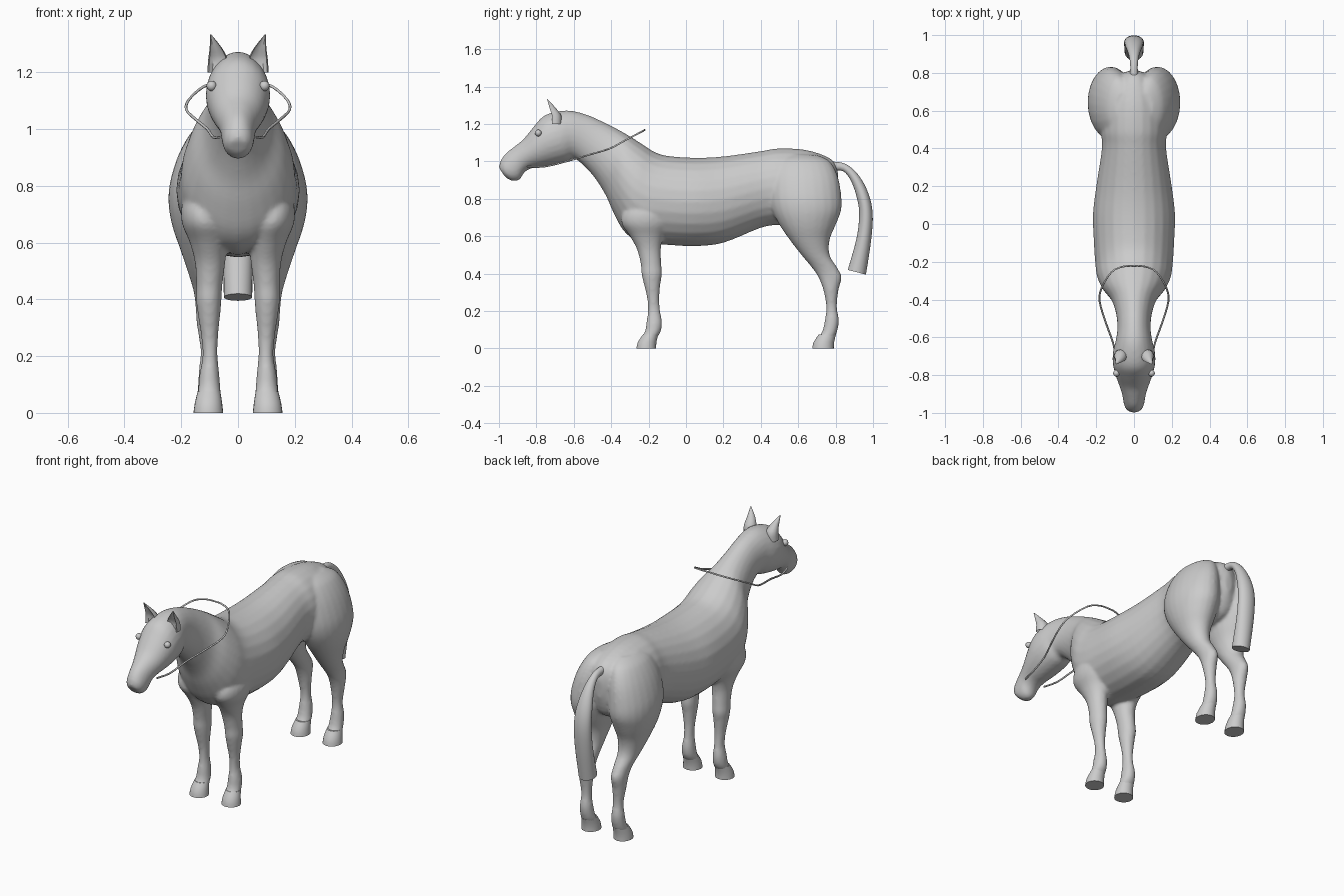
import bpy, bmesh, math
from mathutils import Vector as V

if "Cube" in bpy.data.objects:
    bpy.data.objects.remove(bpy.data.objects["Cube"])

SEG = 24


def spline(rows, steps):
    """Catmull-Rom interpolation of number rows."""
    out = []
    n = len(rows)
    for i in range(n - 1):
        p = [rows[max(0, min(n - 1, i + k))] for k in (-1, 0, 1, 2)]
        for s in range(steps):
            t = s / steps
            out.append([b + 0.5 * t * (c - a + t * (2*a - 5*b + 4*c - d + t * (3*(b - c) + d - a)))
                        for a, b, c, d in zip(*p)])
    out.append(list(rows[-1]))
    return out


def loft(bm, rings):
    """Skin elliptical rings (centre, half axis a, half axis b) and cap both ends."""
    loops = []
    for c, a, b in rings:
        ang = [2 * math.pi * k / SEG for k in range(SEG)]
        loops.append([bm.verts.new(c + a * math.cos(t) + b * math.sin(t)) for t in ang])
    for l0, l1 in zip(loops, loops[1:]):
        for k in range(SEG):
            j = (k + 1) % SEG
            bm.faces.new((l0[k], l0[j], l1[j], l1[k]))
    bm.faces.new(loops[0][::-1])
    bm.faces.new(loops[-1])


def spine_rings(rows, steps=4):
    """Rows: top y, top z, bottom y, bottom z, half width."""
    return [(V((0, (a + c) / 2, (b + d) / 2)), V((0, (a - c) / 2, (b - d) / 2)), V((w, 0, 0)))
            for a, b, c, d, w in spline(rows, steps)]


def leg_rings(rows, side, steps=4):
    """Rows: z, y front, y back, x inner, x outer."""
    return [(V((side * (c + d) / 2, (a + b) / 2, z)), V((0, (b - a) / 2, 0)), V(((d - c) / 2, 0, 0)))
            for z, a, b, c, d in spline(rows, steps)]


def finish(name, bm, angle=40):
    bmesh.ops.recalc_face_normals(bm, faces=bm.faces)
    me = bpy.data.meshes.new(name)
    bm.to_mesh(me)
    bm.free()
    ob = bpy.data.objects.new(name, me)
    bpy.context.collection.objects.link(ob)
    bpy.ops.object.select_all(action='DESELECT')
    ob.select_set(True)
    bpy.context.view_layer.objects.active = ob
    bpy.ops.object.shade_smooth_by_angle(angle=math.radians(angle))
    return ob


# Rump, barrel, neck and head in one run
spine = [
    (.815, .93, .81, .82, .02), (.78, 1.01, .76, .70, .10), (.65, 1.06, .62, .66, .16),
    (.50, 1.07, .50, .66, .175), (.40, 1.055, .40, .645, .17), (.20, 1.027, .20, .565, .20),
    (.05, 1.02, .05, .548, .217), (-.10, 1.03, -.12, .555, .212), (-.17, 1.052, -.25, .57, .205),
    (-.23, 1.09, -.33, .625, .195), (-.30, 1.135, -.385, .72, .165), (-.37, 1.175, -.43, .82, .12),
    (-.45, 1.215, -.49, .915, .096), (-.53, 1.25, -.555, .985, .088), (-.62, 1.272, -.60, 1.015, .095),
    (-.70, 1.265, -.64, 1.0, .11), (-.765, 1.24, -.70, .985, .113), (-.815, 1.185, -.77, .972, .10),
    (-.87, 1.118, -.83, .962, .08), (-.92, 1.078, -.865, .94, .065), (-.965, 1.042, -.89, .902, .058),
    (-.993, 1.0, -.93, .896, .05), (-1.0, .965, -.965, .915, .03)]

front_leg = [
    (.80, -.27, -.14, .09, .15), (.74, -.33, -.09, .06, .195), (.67, -.345, -.085, .04, .198),
    (.60, -.30, -.12, .04, .17), (.53, -.262, -.135, .045, .152), (.45, -.242, -.132, .055, .147),
    (.40, -.238, -.128, .058, .148), (.35, -.227, -.136, .062, .142), (.27, -.208, -.143, .07, .13),
    (.20, -.204, -.138, .072, .125), (.14, -.212, -.128, .066, .135), (.09, -.22, -.135, .062, .14),
    (.05, -.245, -.16, .06, .145)]

hind_leg = [
    (1.035, .53, .70, .02, .10), (1.0, .48, .77, .005, .155), (.92, .45, .812, 0, .205),
    (.82, .445, .83, 0, .238), (.74, .46, .83, .005, .245), (.66, .50, .80, .02, .232),
    (.58, .555, .768, .045, .205), (.50, .617, .768, .06, .178), (.43, .675, .81, .066, .157),
    (.38, .708, .832, .068, .15), (.31, .735, .815, .07, .145), (.22, .75, .807, .075, .132),
    (.15, .742, .818, .068, .138), (.09, .728, .808, .062, .142), (.05, .70, .79, .06, .147)]

bm = bmesh.new()
loft(bm, spine_rings(spine))
for side in (1, -1):
    loft(bm, leg_rings(front_leg, side))
    loft(bm, leg_rings(hind_leg, side))
body = finish("horse_body", bm, 60)

# Fuse torso and legs into one smooth skin
rm = body.modifiers.new("fuse", 'REMESH')
rm.mode = 'VOXEL'
rm.voxel_size = 0.009
rm.use_smooth_shade = True
sm = body.modifiers.new("blend", 'SMOOTH')
sm.factor = 0.5
sm.iterations = 6

# Hooves
for side, word in ((1, "left"), (-1, "right")):
    for name, a, b in (("front", -.265, -.16), ("hind", .675, .79)):
        bm = bmesh.new()
        loft(bm, leg_rings([(0, a, b, .052, .157), (.035, a + .008, b + .002, .056, .152),
                            (.075, a + .035, b + .012, .062, .142)], side, 2))
        finish(f"{name}_hoof_{word}", bm)

# Ears: curved leaf shapes with a hollow front
for side, word in ((1, "left"), (-1, "right")):
    bm = bmesh.new()
    rows = [(1.20, -.70, .072, .036, .035), (1.245, -.70, .071, .034, .033),
            (1.285, -.718, .078, .022, .022), (1.333, -.742, .096, .002, .002)]
    loops = []
    for z, y, x, rx, ry in spline(rows, 3):
        loop = []
        for k in range(12):
            t = 2 * math.pi * k / 12
            dent = 0.25 if math.sin(t) < -0.8 else 1
            loop.append(bm.verts.new((side * (x + rx * math.cos(t)), y + ry * math.sin(t) * dent, z)))
        loops.append(loop)
    for l0, l1 in zip(loops, loops[1:]):
        for k in range(12):
            bm.faces.new((l0[k], l0[k - 1], l1[k - 1], l1[k]))
    bm.faces.new(loops[-1])
    finish(f"ear_{word}", bm)

    # Eyes
    bm = bmesh.new()
    bmesh.ops.create_uvsphere(bm, u_segments=12, v_segments=8, radius=.018)
    bmesh.ops.translate(bm, verts=bm.verts, vec=(side * .093, -.79, 1.152))
    finish(f"eye_{word}", bm)

# Tail, cut off flat at the end
tail = [(.77, 1.0, .77, .95, .022), (.85, .988, .84, .948, .02), (.92, .93, .885, .89, .03),
        (.975, .83, .915, .80, .046), (.998, .72, .926, .715, .052), (.99, .58, .912, .59, .052),
        (.962, .395, .865, .42, .05)]
bm = bmesh.new()
loft(bm, spine_rings(tail))
finish("tail", bm)

# Reins: one thin loop from mouth to mouth over the neck
half = [(.066, -.85, .972), (.088, -.76, .972), (.108, -.64, 1.0), (.15, -.52, 1.035),
        (.182, -.41, 1.068), (.172, -.34, 1.105), (.12, -.255, 1.15), (.06, -.226, 1.165)]
path = half + [(0, -.222, 1.168)] + [(-x, y, z) for x, y, z in reversed(half)]
cu = bpy.data.curves.new("reins", 'CURVE')
cu.dimensions = '3D'
cu.bevel_depth = 0.005
cu.bevel_resolution = 1
pts = spline(path, 3)
sp = cu.splines.new('POLY')
sp.points.add(len(pts) - 1)
for p, co in zip(sp.points, pts):
    p.co = (*co, 1)
bpy.context.collection.objects.link(bpy.data.objects.new("reins", cu))
